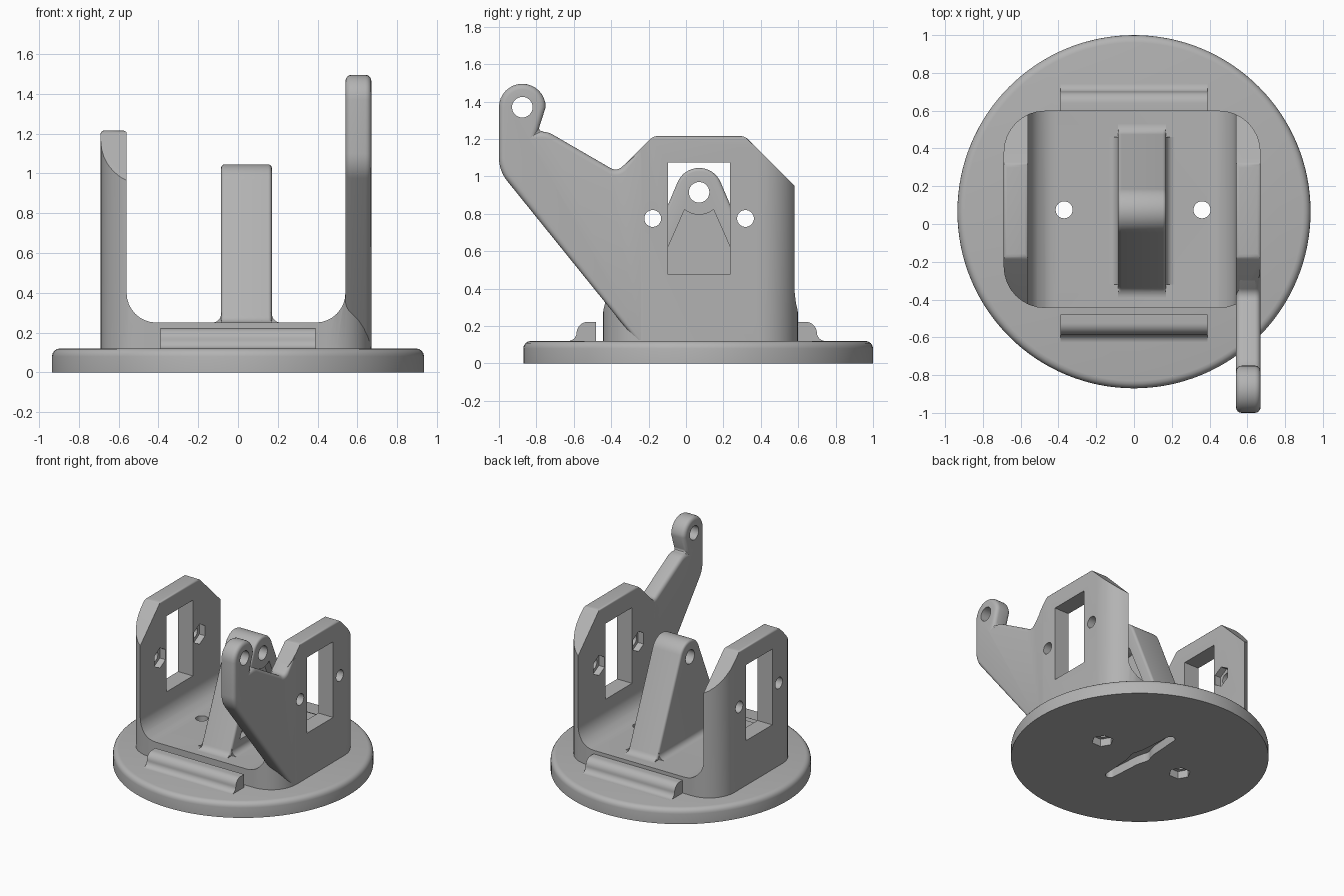
import bpy, bmesh
from math import cos, sin, radians, tan
from mathutils import Vector

if "Cube" in bpy.data.objects:
    bpy.data.objects.remove(bpy.data.objects["Cube"])

grey = bpy.data.materials.new("plain_grey")
grey.use_nodes = True
grey.diffuse_color = (0.45, 0.45, 0.45, 1)
grey.node_tree.nodes["Principled BSDF"].inputs["Base Color"].default_value = (0.45, 0.45, 0.45, 1)


def arc(cu, cv, r, start, end, n=12):
    angles = [radians(start + (end - start) * i / n) for i in range(n + 1)]
    return [(cu + r * cos(a), cv + r * sin(a)) for a in angles]


def circle(cu, cv, r, n=32, turn=0):
    return arc(cu, cv, r, turn, turn + 360, n)[:-1]


def rounded(corners, n=8):
    """Polygon whose corners (u, v, radius) are replaced by tangent arcs."""
    out = []
    for i, c in enumerate(corners):
        p = Vector(c[:2])
        r = c[2] if len(c) > 2 else 0
        if not r:
            out.append(tuple(p))
            continue
        a = (Vector(corners[i - 1][:2]) - p).normalized()
        b = (Vector(corners[(i + 1) % len(corners)][:2]) - p).normalized()
        half = a.angle(b) / 2
        centre = p + (a + b).normalized() * (r / sin(half))
        first = p + a * (r / tan(half)) - centre
        last = p + b * (r / tan(half)) - centre
        sweep = first.angle_signed(last)
        for k in range(n + 1):
            t = -sweep * k / n
            out.append((centre.x + first.x * cos(t) - first.y * sin(t),
                        centre.y + first.x * sin(t) + first.y * cos(t)))
    return out


def prism(name, pts, axis, lo, hi):
    """Extrude a 2D outline along an axis."""
    place = {"x": lambda u, v, t: (t, u, v),
             "y": lambda u, v, t: (u, t, v),
             "z": lambda u, v, t: (u, v, t)}[axis]
    bm = bmesh.new()
    ends = [[bm.verts.new(place(u, v, t)) for u, v in pts] for t in (lo, hi)]
    bm.faces.new(ends[0])
    bm.faces.new(ends[1])
    for i in range(len(pts)):
        j = (i + 1) % len(pts)
        bm.faces.new((ends[0][i], ends[0][j], ends[1][j], ends[1][i]))
    bmesh.ops.recalc_face_normals(bm, faces=bm.faces)
    mesh = bpy.data.meshes.new(name)
    bm.to_mesh(mesh)
    bm.free()
    mesh.materials.append(grey)
    obj = bpy.data.objects.new(name, mesh)
    bpy.context.collection.objects.link(obj)
    return obj


def box(name, axis, u0, u1, v0, v1, lo, hi):
    return prism(name, [(u0, v0), (u1, v0), (u1, v1), (u0, v1)], axis, lo, hi)


def cut(targets, *cutters):
    for cutter in cutters:
        for obj in targets:
            mod = obj.modifiers.new("cut", "BOOLEAN")
            mod.operation, mod.solver, mod.object = "DIFFERENCE", "EXACT", cutter
            bpy.context.view_layer.objects.active = obj
            bpy.ops.object.modifier_apply(modifier=mod.name)
        bpy.data.objects.remove(cutter)


def round_edges(obj, width, rule):
    """Round the sharp edges whose midpoint passes the rule."""
    bm = bmesh.new()
    bm.from_mesh(obj.data)
    edges = [e for e in bm.edges if len(e.link_faces) == 2
             and e.calc_face_angle() > radians(35)
             and rule((e.verts[0].co + e.verts[1].co) / 2)]
    bmesh.ops.bevel(bm, geom=edges, offset=width, segments=4, profile=0.5,
                    affect="EDGES", clamp_overlap=False)
    bm.to_mesh(obj.data)
    bm.free()


MID = 0.07  # y of the shared centre line

# Round base plate
base = prism("base_plate", circle(0, 0.065, 0.935, 128), "z", 0, 0.12)
round_edges(base, 0.04, lambda m: m.z > 0.11)

# U-shaped cradle: rounded block with a channel through it and clipped tops
R = 0.22
cradle = prism("cradle", rounded([(-0.69, -0.445, R), (0.67, -0.445, R),
                                  (0.67, 0.6, R), (-0.69, 0.6, R)]), "z", 0.1, 1.215)
cut([cradle],
    prism("channel", rounded([(-0.56, 0.25, 0.15), (0.54, 0.25, 0.15),
                              (0.54, 1.5), (-0.56, 1.5)]), "y", -1, 1),
    prism("front_clip", [(-0.175, 1.215), (-0.675, 0.715), (-0.9, 1.4), (0.01, 1.4)], "x", -1, 1),
    prism("back_clip", [(0.315, 1.215), (0.815, 0.715), (1, 1.4), (0.13, 1.4)], "x", -1, 1))
round_edges(cradle, 0.018, lambda m: m.z > 1.2)

# Windows, side screw holes and their inner nut recesses
cut([cradle], box("window", "x", MID - 0.165, MID + 0.165, 0.475, 1.075, -1, 1))
for y in (MID - 0.248, MID + 0.248):
    cut([cradle], prism("side_hole", circle(y, 0.775, 0.045), "x", -1, 1),
        prism("nut_recess", circle(y, 0.775, 0.08, 6, 90), "x", -0.61, 0.59))

# Floor screw holes, nut recesses and horn slot in the underside
for x in (-0.37, 0.36):
    cut([base, cradle], prism("floor_hole", circle(x, 0.075, 0.045), "z", -1, 1))
    cut([base], prism("floor_nut", circle(x, 0.075, 0.08, 6), "z", -1, 0.06))
slot = (arc(0, MID + 0.34, 0.035, 0, 180) + [(-0.05, MID + 0.1)] +
        arc(0, MID, 0.075, 150, 210) + [(-0.05, MID - 0.1)] +
        arc(0, MID - 0.34, 0.035, 180, 360) + [(0.05, MID - 0.1)] +
        arc(0, MID, 0.075, -30, 30) + [(0.05, MID + 0.1)])
cut([base], prism("horn_slot", slot, "z", -1, 0.07))

# Arm rising from the front of one wall
arm_outline = (arc(-0.875, 1.37, 0.125, 0, 180, 16) +
               rounded([(-1, 1.2), (-1, 1.03, 0.2), (-0.27, 0.125), (-0.24, 0.125),
                        (-0.24, 1.13), (-0.3, 1.09), (-0.37, 1.025, 0.05),
                        (-0.75, 1.245, 0.12)])[0:])
arm = prism("arm", arm_outline, "x", 0.54, 0.67)
round_edges(arm, 0.03, lambda m: m.y < -0.3)
cut([arm], prism("arm_hole", circle(-0.875, 1.37, 0.055), "x", 0, 1))

# Central tapered post with a flared foot, pivot hole and side pocket
post_outline = rounded([(-0.42, 0.2), (-0.42, 0.25), (-0.35, 0.25, 0.06)] +
                       arc(MID, 0.92, 0.125, 157, 23, 16) +
                       [(0.49, 0.25, 0.06), (0.56, 0.25), (0.56, 0.2)])
post = prism("post", post_outline, "x", -0.085, 0.17)
round_edges(post, 0.018, lambda m: m.z > 0.26)
cut([post], prism("post_hole", circle(MID, 0.915, 0.055), "x", -1, 1),
    prism("post_pocket", [(-0.22, 0.34), (0.36, 0.34)] +
          arc(MID, 0.915, 0.12, -50, -130), "x", 0.11, 1))
prism("post_foot", rounded([(-0.135, 0.24), (-0.135, 0.25), (-0.085, 0.25, 0.045),
                            (-0.085, 0.3), (0.17, 0.3), (0.17, 0.25, 0.045),
                            (0.22, 0.25), (0.22, 0.24)]), "y", -0.32, 0.46)

# Low ridges in front of and behind the cradle
for name, edge, way in (("front_ridge", -0.48, -1), ("back_ridge", 0.595, 1)):
    shape = [(0, 0.1), (0, 0.222), (0.105, 0.222, 0.06), (0.105, 0.12, 0.045),
             (0.16, 0.12), (0.16, 0.1)]
    prism(name, rounded([(edge + way * c[0], *c[1:]) for c in shape]), "x", -0.39, 0.39)

# Smooth the curved faces, keep the edges sharp
for obj in bpy.context.scene.objects:
    if obj.type == "MESH":
        bpy.ops.object.select_all(action="DESELECT")
        obj.select_set(True)
        bpy.context.view_layer.objects.active = obj
        bpy.ops.object.shade_smooth_by_angle(angle=radians(35))
